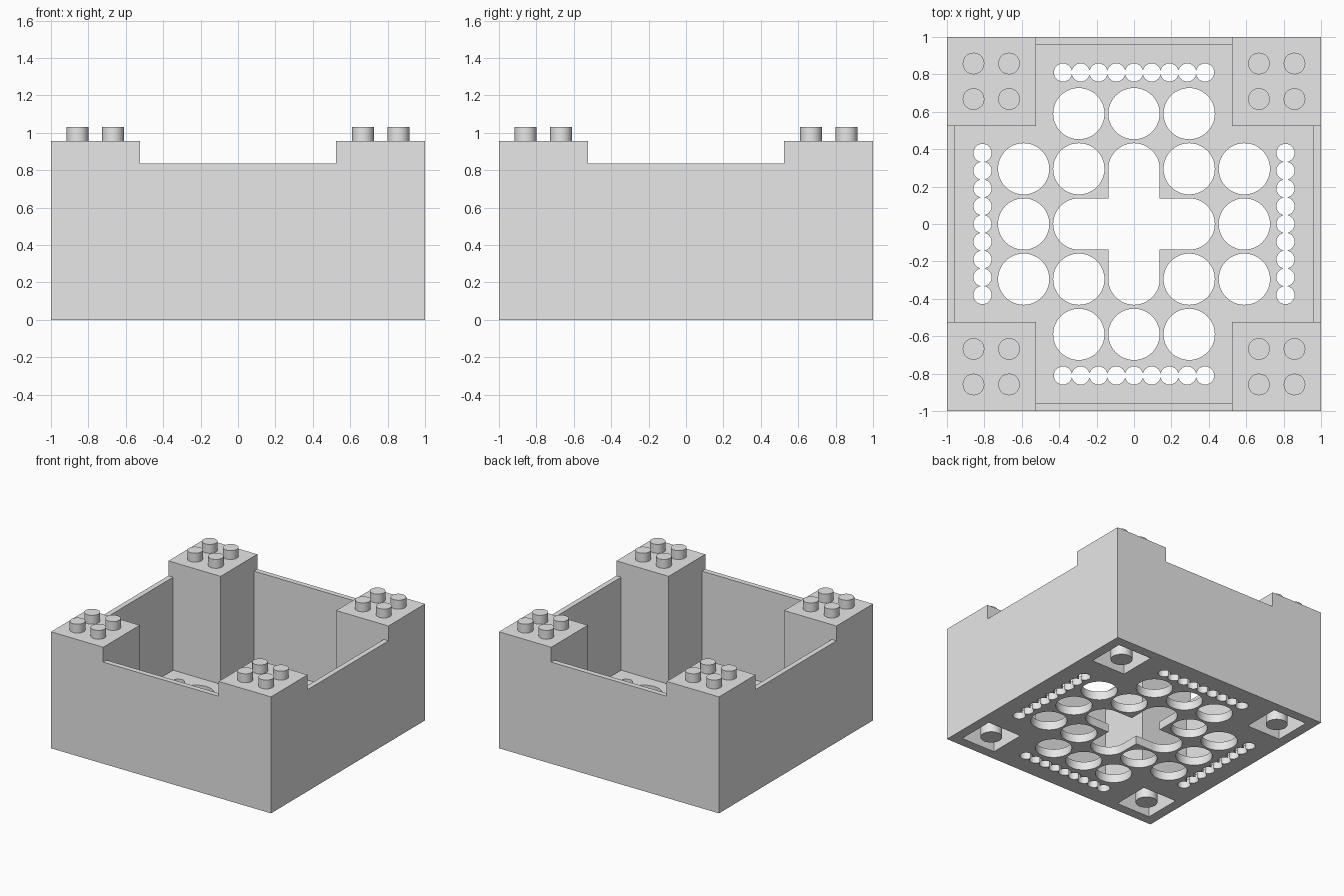
import bpy, bmesh
from math import pi, sin, cos

if "Cube" in bpy.data.objects:
    bpy.data.objects.remove(bpy.data.objects["Cube"])

# Main dimensions
EDGE, INNER, TOWER = 1.0, 0.957, 0.525
FLOOR, RIM, TOP, STUD = 0.07, 0.835, 0.957, 1.03
SOCKET_DEPTH, SOCKET_HALF = 0.25, 0.155
TOWER_MID = 0.763
SIGNS = (-1, 1)

grey = bpy.data.materials.new("light_grey")
grey.use_nodes = True
grey.diffuse_color = (0.8, 0.8, 0.8, 1)
grey.node_tree.nodes["Principled BSDF"].inputs["Base Color"].default_value = (0.8, 0.8, 0.8, 1)


def make_object(name, bm):
    bmesh.ops.recalc_face_normals(bm, faces=bm.faces)
    mesh = bpy.data.meshes.new(name)
    bm.to_mesh(mesh)
    bm.free()
    mesh.materials.append(grey)
    obj = bpy.data.objects.new(name, mesh)
    bpy.context.collection.objects.link(obj)
    return obj


def prism(bm, outline, z0, z1):
    """Closed prism over a flat outline."""
    low = [bm.verts.new((x, y, z0)) for x, y in outline]
    high = [bm.verts.new((x, y, z1)) for x, y in outline]
    bm.faces.new(low[::-1])
    bm.faces.new(high)
    n = len(outline)
    for i in range(n):
        j = (i + 1) % n
        bm.faces.new((low[i], low[j], high[j], high[i]))


def slot(cx, cy, r, hx=0, hy=0, half=24):
    """Circle outline, stretched into a round-ended slot along x or y."""
    start = -pi / 2 if hx else 0
    points = []
    for side in (1, -1):
        first = 0 if side == 1 else pi
        count = half + 1 if hx or hy else half
        for i in range(count):
            a = start + first + pi * i / half
            points.append((cx + side * hx + r * cos(a), cy + side * hy + r * sin(a)))
    return points


def square(cx, cy, h):
    return [(cx - h, cy - h), (cx + h, cy - h), (cx + h, cy + h), (cx - h, cy + h)]


def smooth(obj):
    bpy.ops.object.select_all(action='DESELECT')
    obj.select_set(True)
    bpy.context.view_layer.objects.active = obj
    bpy.ops.object.shade_smooth_by_angle(angle=pi / 6)


# Box body: boundary of the filled cells of a coarse grid
cuts = (-EDGE, -INNER, -TOWER, TOWER, INNER, EDGE)
levels = (0, FLOOR, RIM, TOP)


def column_height(i, j):
    if not (0 <= i < 5 and 0 <= j < 5):
        return 0
    if i != 2 and j != 2:
        return 3                      # corner tower
    return 2 if i in (0, 4) or j in (0, 4) else 1


bm = bmesh.new()


def quad(*corners):
    bm.faces.new([bm.verts.new(c) for c in corners])


for i in range(5):
    for j in range(5):
        x0, x1, y0, y1 = cuts[i], cuts[i + 1], cuts[j], cuts[j + 1]
        h = column_height(i, j)
        for z in (0, levels[h]):
            quad((x0, y0, z), (x1, y0, z), (x1, y1, z), (x0, y1, z))
        sides = ((-1, 0, (x0, y0), (x0, y1)), (1, 0, (x1, y0), (x1, y1)),
                 (0, -1, (x0, y0), (x1, y0)), (0, 1, (x0, y1), (x1, y1)))
        for di, dj, p, q in sides:
            for k in range(column_height(i + di, j + dj), h):
                a, b = levels[k], levels[k + 1]
                quad((*p, a), (*q, a), (*q, b), (*p, b))
bmesh.ops.remove_doubles(bm, verts=bm.verts, dist=0.0001)
bmesh.ops.recalc_face_normals(bm, faces=bm.faces)
bmesh.ops.dissolve_limit(bm, angle_limit=0.01, verts=bm.verts, edges=bm.edges)
body = make_object("box_body", bm)

# Cutters in two sets, so that no cutter overlaps another in its own set
PITCH, BIG, SMALL, ROW, STEP = 0.295, 0.137, 0.0485, 0.81, 0.095
sets = [[slot(0, 0, BIG, hx=PITCH)], [slot(0, 0, BIG, hy=PITCH)]]
for i in range(-2, 3):
    for j in range(-2, 3):
        on_cross = abs(i) + abs(j) < 2
        at_corner = abs(i) == 2 and abs(j) == 2
        beyond = (abs(i), abs(j)) in ((2, 0), (0, 2), (1, 1), (2, 1), (1, 2))
        if beyond and not on_cross and not at_corner:
            sets[0].append(slot(i * PITCH, j * PITCH, BIG))
for s in SIGNS:
    for k in range(-4, 5):
        sets[k % 2].append(slot(k * STEP, s * ROW, SMALL, half=12))
        sets[k % 2].append(slot(s * ROW, k * STEP, SMALL, half=12))

cutters = []
for outlines in sets:
    bm = bmesh.new()
    for outline in outlines:
        prism(bm, outline, -0.1, FLOOR + 0.1)
    cutters.append(make_object("floor_hole_cutter", bm))
bm = bmesh.new()
for sx in SIGNS:
    for sy in SIGNS:
        prism(bm, square(sx * TOWER_MID, sy * TOWER_MID, SOCKET_HALF), -0.1, SOCKET_DEPTH)
cutters.append(make_object("socket_cutter", bm))

bpy.context.view_layer.objects.active = body
for cutter in cutters:
    cutter.hide_render = True
    mod = body.modifiers.new("cut", 'BOOLEAN')
    mod.operation = 'DIFFERENCE'
    mod.solver = 'EXACT'
    mod.object = cutter
    bpy.ops.object.modifier_apply(modifier=mod.name)
for cutter in cutters:
    bpy.data.objects.remove(cutter)
smooth(body)

# Studs on each tower and the round peg in each socket below
for sx, side in ((-1, "right"), (1, "left")):
    for sy, end in ((-1, "front"), (1, "back")):
        cx, cy = sx * TOWER_MID, sy * TOWER_MID
        bm = bmesh.new()
        for dx in SIGNS:
            for dy in SIGNS:
                prism(bm, slot(cx + dx * STEP, cy + dy * STEP, 0.058, half=16), TOP, STUD)
        smooth(make_object(f"{end}_{side}_studs", bm))
        bm = bmesh.new()
        prism(bm, slot(cx, cy, 0.082, half=16), 0, SOCKET_DEPTH)
        smooth(make_object(f"{end}_{side}_socket_peg", bm))
